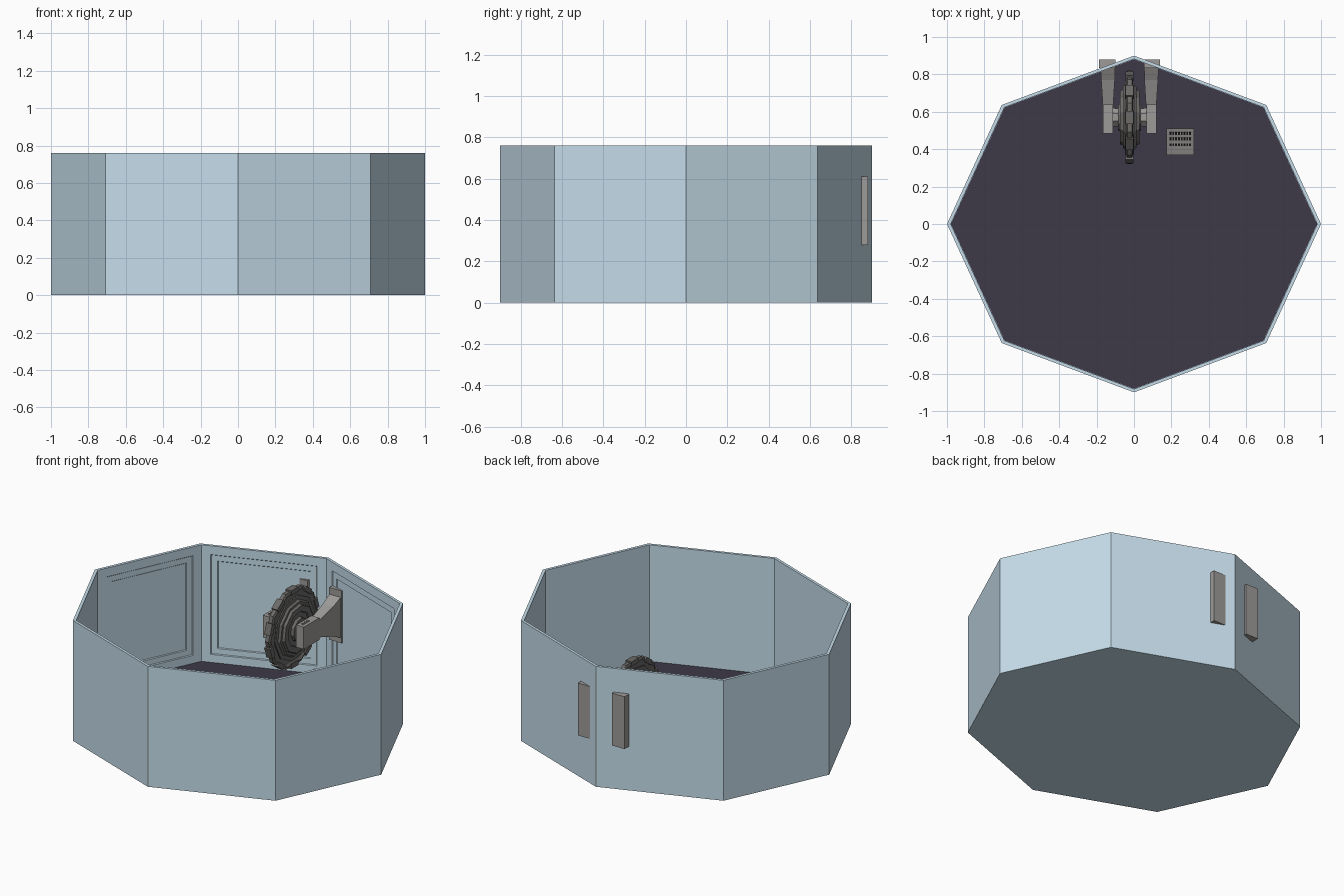
import bpy, bmesh, math
from mathutils import Vector

if "Cube" in bpy.data.objects:
    bpy.data.objects.remove(bpy.data.objects["Cube"])

AX = -0.0235          # x of the wheel's mid plane
WY, WZ = 0.57, 0.44   # wheel centre


def material(name, rgb):
    m = bpy.data.materials.new(name)
    m.diffuse_color = (*rgb, 1)
    m.use_nodes = True
    m.node_tree.nodes["Principled BSDF"].inputs["Base Color"].default_value = m.diffuse_color
    return m


BLUE = material("pale_blue", (0.56, 0.72, 0.82))
DARK = material("dark_floor", (0.047, 0.042, 0.065))
GREY = material("machine_grey", (0.34, 0.33, 0.32))
STEEL = material("wheel_grey", (0.15, 0.145, 0.14))
BLACK = material("key_black", (0.01, 0.01, 0.01))


def finish(bm, name, mat):
    bmesh.ops.recalc_face_normals(bm, faces=bm.faces)
    me = bpy.data.meshes.new(name)
    bm.to_mesh(me)
    bm.free()
    ob = bpy.data.objects.new(name, me)
    me.materials.append(mat)
    bpy.context.collection.objects.link(ob)
    return ob


def skin(name, rings, mat, caps=True):
    """Join rings of equal point count into a surface."""
    bm = bmesh.new()
    vs = [[bm.verts.new(p) for p in r] for r in rings]
    n = len(rings[0])
    for a, b in zip(vs, vs[1:]):
        for i in range(n):
            j = (i + 1) % n
            bm.faces.new((a[i], a[j], b[j], b[i]))
    if caps:
        bm.faces.new(vs[0])
        bm.faces.new(vs[-1])
    return finish(bm, name, mat)


def octagon(s, z):
    return [(s * math.cos(i * math.pi / 4), 0.9 * s * math.sin(i * math.pi / 4), z) for i in range(8)]


def loft(name, side, sections, mat):
    """Rectangular sections (y, x0, x1, z0, z1), mirrored by side about AX."""
    return skin(name, [[(AX + side * x, y, z) for x, z in
                        ((x0, z0), (x1, z0), (x1, z1), (x0, z1))]
                       for y, x0, x1, z0, z1 in sections], mat)


def lathe(name, profile, mat, n, turn=0.0):
    """Turn (x, r) points around the wheel axle."""
    return skin(name, [[(AX + x, WY + r * math.cos(turn + 2 * math.pi * i / n),
                         WZ + r * math.sin(turn + 2 * math.pi * i / n)) for i in range(n)]
                       for x, r in profile], mat)


# Room shell: outer wall, rim, inner wall, with stepped recessed panels on three walls
room = skin("room_walls", [octagon(1, 0), octagon(1, 0.76), octagon(0.98, 0.76), octagon(0.98, 0.02)], BLUE)
bm = bmesh.new()
bm.from_mesh(room.data)
panels = []
for f in bm.faces:
    c = f.calc_center_median()
    inward = f.normal.x * c.x + f.normal.y * c.y < -0.1
    if inward and abs(f.normal.z) < 0.1 and c.y > 0.2 and c.x < 0.6:
        panels.append(f)
for thick, depth in ((0.055, 0), (0.004, -0.005), (0.035, 0), (0.004, -0.005)):
    bmesh.ops.inset_individual(bm, faces=panels, thickness=thick, depth=depth, use_even_offset=True)
bm.to_mesh(room.data)
bm.free()

# Floor slab
skin("floor", [octagon(0.979, 0.015), octagon(0.979, 0.025)], DARK)

# Wall brackets holding the wheel
for side, tag in ((-1, "left"), (1, "right")):
    loft(tag + "_wall_plate", side, [(0.88, 0.076, 0.163, 0.28, 0.61),
                                     (0.835, 0.076, 0.163, 0.28, 0.61)], GREY)
    loft(tag + "_arm", side, [(0.84, 0.078, 0.156, 0.31, 0.57), (0.77, 0.079, 0.152, 0.345, 0.535),
                              (0.63, 0.088, 0.143, 0.39, 0.49)], GREY)
    loft(tag + "_end_block", side, [(0.64, 0.090, 0.143, 0.37, 0.51),
                                    (0.485, 0.090, 0.143, 0.37, 0.51)], GREY)
    lathe(tag + "_bearing", [(side * 0.055, 0.05), (side * 0.095, 0.055)], GREY, 8, math.pi / 8)
    # Bolts on top of the end block
    for k in range(3):
        bpy.ops.mesh.primitive_cylinder_add(vertices=8, radius=0.008, depth=0.008,
                                            location=(AX + side * 0.117, 0.515 + 0.025 * k, 0.512))
        bpy.context.object.name = tag + "_bolt"
        bpy.context.object.data.materials.append(GREY)
    # Stepped side discs of the wheel
    lathe(tag + "_disc", [(side * x, r) for x, r in
                          ((0.016, 0.20), (0.024, 0.20), (0.024, 0.175), (0.036, 0.165), (0.036, 0.15),
                           (0.052, 0.145), (0.052, 0.11), (0.045, 0.105), (0.045, 0.075),
                           (0.062, 0.07), (0.062, 0.03))], STEEL, 10, 0.15)

# Main wheel with raised blocks around its rim
lathe("main_wheel", [(-0.01, 0.22), (-0.018, 0.235), (-0.012, 0.25),
                     (0.012, 0.25), (0.018, 0.235), (0.01, 0.22)], STEEL, 10)
for k in range(10):
    a = 2 * math.pi * (k + 0.5) / 10
    bpy.ops.mesh.primitive_cube_add(size=1, location=(AX, WY + 0.232 * math.cos(a), WZ + 0.232 * math.sin(a)),
                                    rotation=(a, 0, 0))
    ob = bpy.context.object
    ob.name = "rim_block"
    ob.scale = (0.042, 0.03, 0.07)
    ob.data.materials.append(STEEL)

# Control console: pedestal, sloping desk and keys
skin("console_pedestal", [[(x, y, z) for x, y in ((0.20, 0.40), (0.295, 0.40), (0.295, 0.49), (0.20, 0.49))]
                          for z in (0.02, 0.20)], GREY)
skin("console_desk", [[(x, 0.37, 0.17), (x, 0.51, 0.17), (x, 0.51, 0.255), (x, 0.37, 0.205)]
                      for x in (0.175, 0.32)], GREY)
slope = math.atan2(0.05, 0.14)
for row in range(3):
    for col in range(8):
        y = 0.425 + 0.03 * row
        bpy.ops.mesh.primitive_cube_add(size=1, rotation=(slope, 0, 0),
                                        location=(0.195 + 0.015 * col, y, 0.205 + (y - 0.37) * 0.357))
        key = bpy.context.object
        key.name = "console_key"
        key.scale = (0.010, 0.014, 0.008)
        key.data.materials.append(BLACK)
